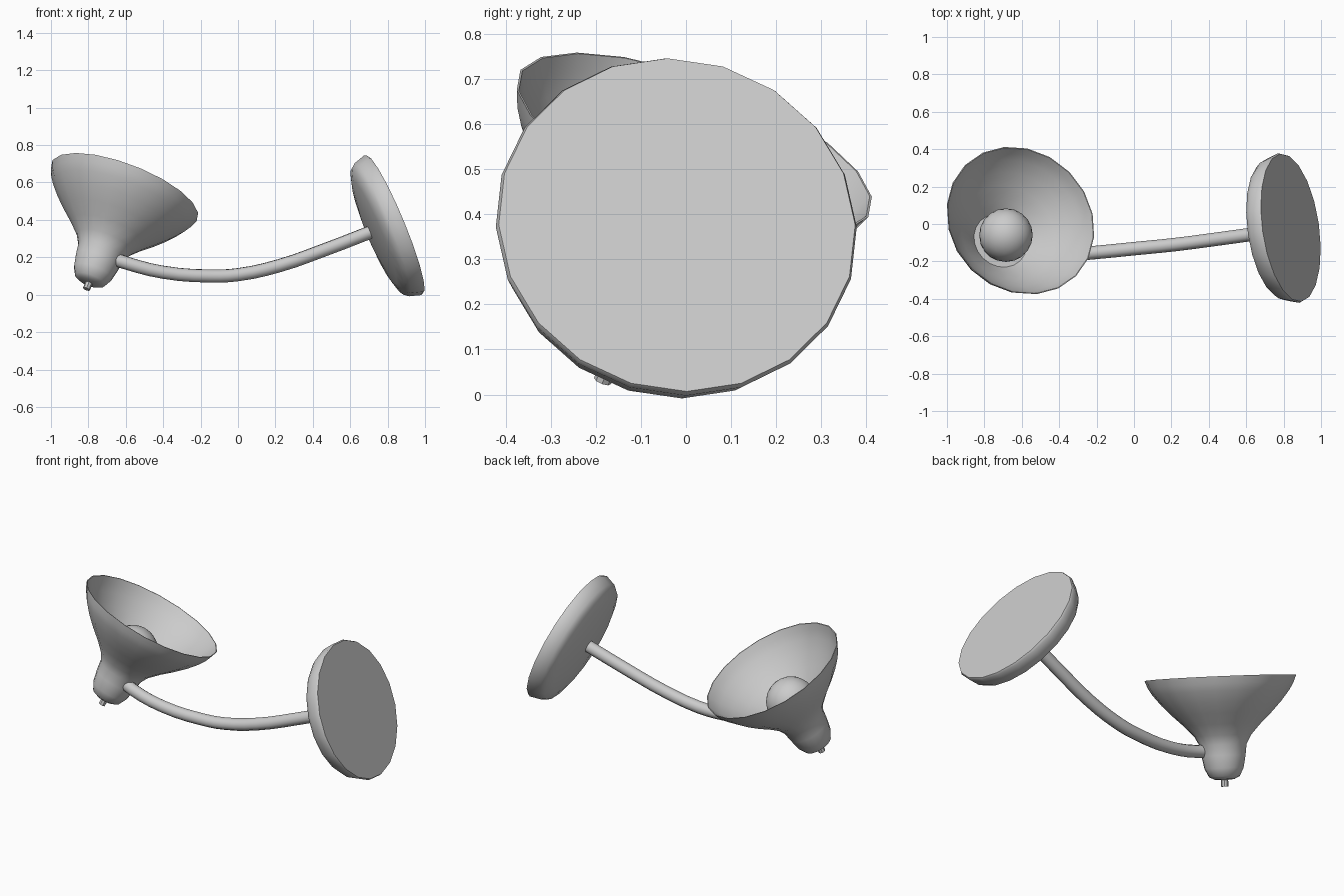
import bpy, bmesh, math
from mathutils import Vector

cube = bpy.data.objects.get("Cube")
if cube:
    bpy.data.objects.remove(cube, do_unlink=True)

grey = bpy.data.materials.new("light_grey")
grey.use_nodes = True
colour = (0.6, 0.6, 0.6, 1)
grey.diffuse_color = colour
grey.node_tree.nodes["Principled BSDF"].inputs["Base Color"].default_value = colour


def finish(obj, angle):
    """Apply the colour and smooth all but the sharp edges."""
    obj.data.materials.append(grey)
    bpy.ops.object.select_all(action="DESELECT")
    obj.select_set(True)
    bpy.context.view_layer.objects.active = obj
    bpy.ops.object.shade_smooth_by_angle(angle=math.radians(angle))


def lathe(name, profile, origin, axis, sides=20, angle=40):
    """Turn (height, radius) pairs around an axis; radius 0 closes an end."""
    bm = bmesh.new()
    verts = [bm.verts.new((r, 0, h)) for h, r in profile]
    edges = [bm.edges.new(pair) for pair in zip(verts, verts[1:])]
    bmesh.ops.spin(bm, geom=verts + edges, cent=(0, 0, 0), axis=(0, 0, 1),
                   angle=math.tau, steps=sides)
    bmesh.ops.remove_doubles(bm, verts=bm.verts[:], dist=0.0005)
    bmesh.ops.dissolve_degenerate(bm, edges=bm.edges[:], dist=0.0005)
    bmesh.ops.recalc_face_normals(bm, faces=bm.faces[:])
    mesh = bpy.data.meshes.new(name)
    bm.to_mesh(mesh)
    bm.free()
    obj = bpy.data.objects.new(name, mesh)
    bpy.context.collection.objects.link(obj)
    obj.location = origin
    obj.rotation_euler = Vector(axis).to_track_quat("Z", "Y").to_euler()
    finish(obj, angle)


# Shade: flared thin wall with a closed cup and an inner floor
lamp_tip = Vector((-0.81, -0.185, 0.03))
lamp_axis = Vector((0.34, 0.34, 0.88)).normalized()
outer = [(0.04, 0.055), (0.055, 0.085), (0.10, 0.108), (0.17, 0.122),
         (0.23, 0.13), (0.28, 0.157), (0.34, 0.212), (0.40, 0.275),
         (0.46, 0.332), (0.52, 0.38), (0.56, 0.404), (0.60, 0.42)]
inner = [(h + 0.003, r - 0.006) for h, r in reversed(outer[5:-1])]
lathe("lamp_shade",
      [(0.035, 0)] + outer + [(0.60, 0.415)] + inner + [(inner[-1][0], 0)],
      lamp_tip, lamp_axis)

# Small knob under the cup
lathe("switch_knob", [(0, 0), (0, 0.02), (0.06, 0.02), (0.06, 0)],
      lamp_tip, lamp_axis, sides=8)

# Bulb
bpy.ops.mesh.primitive_ico_sphere_add(subdivisions=3, radius=0.143,
                                      location=lamp_tip + lamp_axis * 0.37)
bulb = bpy.context.object
bulb.name = "bulb"
finish(bulb, 35)

# Base: tapered disc with a gently domed back
lathe("base_disc", [(-0.145, 0), (-0.138, 0.17), (-0.12, 0.3), (-0.1, 0.365),
                    (-0.075, 0.385), (-0.012, 0.404), (0, 0.399), (0, 0)],
      (0.838, -0.02, 0.376), (0.916, 0.13, 0.38))

# Curved arm
path = [(-0.70, -0.155, 0.205), (-0.60, -0.172, 0.17), (-0.40, -0.168, 0.12),
        (-0.15, -0.147, 0.1), (0, -0.132, 0.107), (0.22, -0.11, 0.155),
        (0.45, -0.08, 0.235), (0.74, -0.04, 0.347)]
curve = bpy.data.curves.new("arm", "CURVE")
curve.dimensions = "3D"
curve.bevel_depth = 0.036
curve.bevel_resolution = 3
curve.resolution_u = 3
curve.use_fill_caps = True
spline = curve.splines.new("BEZIER")
spline.bezier_points.add(len(path) - 1)
for point, co in zip(spline.bezier_points, path):
    point.co = co
    point.handle_left_type = point.handle_right_type = "AUTO"
arm = bpy.data.objects.new("arm", curve)
bpy.context.collection.objects.link(arm)
bpy.ops.object.select_all(action="DESELECT")
arm.select_set(True)
bpy.context.view_layer.objects.active = arm
bpy.ops.object.convert(target="MESH")
finish(bpy.context.object, 60)
